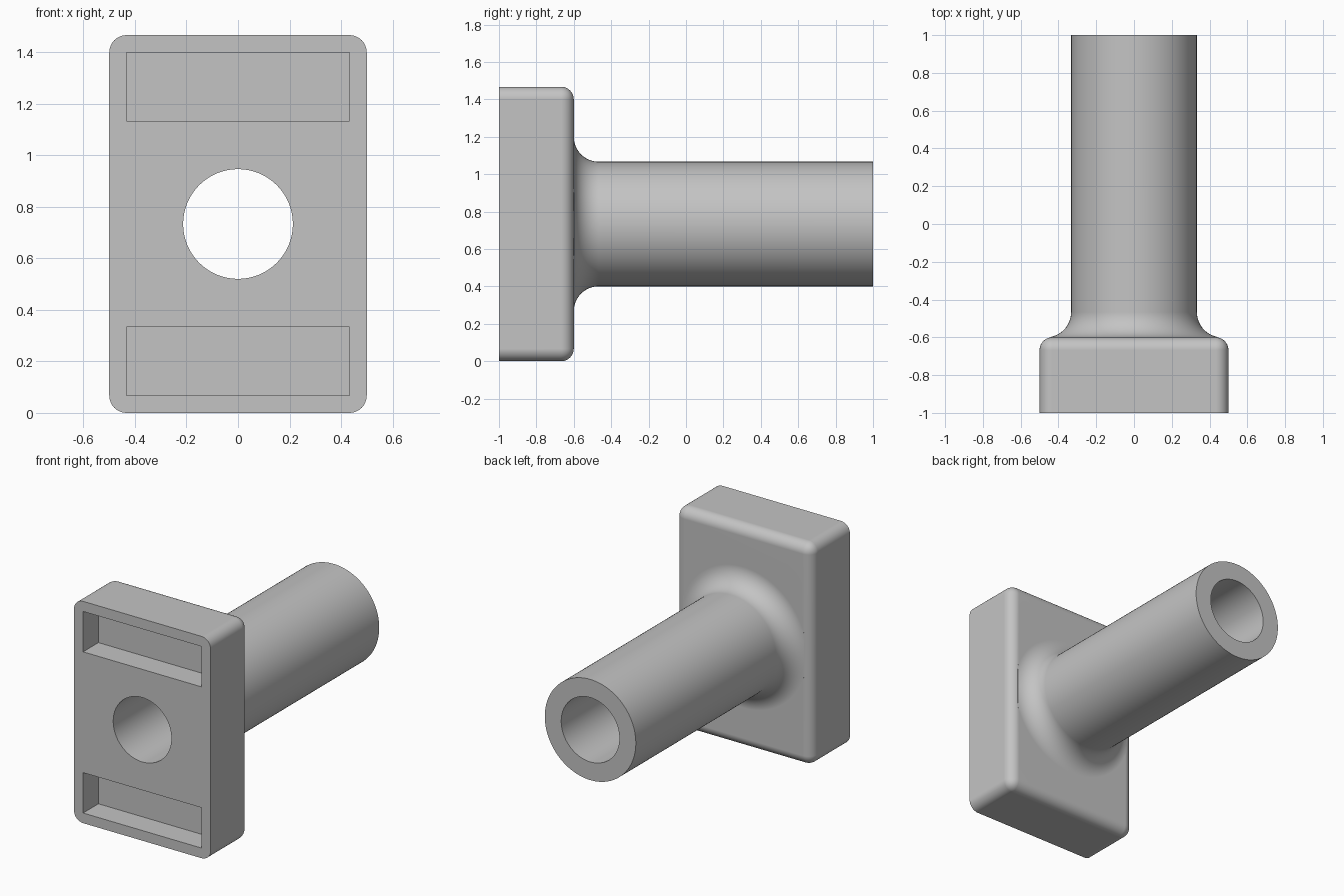
import bpy, bmesh, math
from mathutils import Matrix, Vector

if "Cube" in bpy.data.objects:
    bpy.data.objects.remove(bpy.data.objects["Cube"], do_unlink=True)

WIDTH, HEIGHT = 1.0, 1.467
FRONT, PLATE_BACK, TUBE_END = -1.0, -0.6, 1.0
MID = HEIGHT / 2
ROUND, TUBE_R, BORE_R, FILLET = 0.067, 0.333, 0.213, 0.133
SIDES = 96

grey = bpy.data.materials.new("plain grey")
grey.use_nodes = True
colour = (0.55, 0.55, 0.55, 1)
grey.diffuse_color = colour
grey.node_tree.nodes["Principled BSDF"].inputs["Base Color"].default_value = colour


def finish(name, bm):
    bmesh.ops.recalc_face_normals(bm, faces=bm.faces)
    mesh = bpy.data.meshes.new(name)
    bm.to_mesh(mesh)
    bm.free()
    mesh.materials.append(grey)
    obj = bpy.data.objects.new(name, mesh)
    bpy.context.collection.objects.link(obj)
    return obj


def box(low, high):
    low, high = Vector(low), Vector(high)
    bm = bmesh.new()
    place = Matrix.Translation((low + high) / 2) @ Matrix.Diagonal((*(high - low), 1))
    bmesh.ops.create_cube(bm, size=1, matrix=place)
    return bm


def lathe(profile):
    """Turn (radius, y) points about the tube axis and cap both ends."""
    bm = bmesh.new()
    rings = []
    for r, y in profile:
        angles = [math.tau * i / SIDES for i in range(SIDES)]
        rings.append([bm.verts.new((r * math.cos(a), y, MID + r * math.sin(a))) for a in angles])
    for a, b in zip(rings, rings[1:]):
        for i in range(SIDES):
            j = (i + 1) % SIDES
            bm.faces.new((a[i], a[j], b[j], b[i]))
    bm.faces.new(rings[0])
    bm.faces.new(rings[-1])
    return bm


def combine(target, other, operation):
    mod = target.modifiers.new(operation.lower(), "BOOLEAN")
    mod.object, mod.operation, mod.solver = other, operation, "EXACT"
    bpy.context.view_layer.objects.active = target
    bpy.ops.object.modifier_apply(modifier=mod.name)
    bpy.data.objects.remove(other, do_unlink=True)


# Plate: every edge is rounded except the front rim
bm = box((-WIDTH / 2, FRONT, 0), (WIDTH / 2, PLATE_BACK, HEIGHT))
edges = [e for e in bm.edges if any(v.co.y > FRONT + 0.1 for v in e.verts)]
bmesh.ops.bevel(bm, geom=edges, offset=ROUND, segments=8, profile=0.5, affect="EDGES")
body = finish("flanged_tube", bm)

# Tube with a concave fillet at its root, trimmed to the plate's flat back
root = TUBE_R + FILLET
profile = [(root, PLATE_BACK - 0.03)]
for i in range(13):
    a = math.pi / 2 * i / 12
    profile.append((root - FILLET * math.sin(a), PLATE_BACK + FILLET * (1 - math.cos(a))))
profile.append((TUBE_R, TUBE_END))
bm = lathe(profile)
for v in bm.verts:
    v.co.x = max(-0.443, min(0.443, v.co.x))
combine(body, finish("tube", bm), "UNION")

# Through bore
bore = finish("bore_cutter", lathe([(BORE_R, FRONT - 0.1), (BORE_R, TUBE_END + 0.1)]))
combine(body, bore, "DIFFERENCE")

# Two shallow pockets in the front face
for bottom in (0.067, 1.133):
    pocket = box((-0.433, FRONT - 0.1, bottom), (0.433, FRONT + 0.16, bottom + 0.267))
    combine(body, finish("pocket_cutter", pocket), "DIFFERENCE")

# Smooth rounds with crisp edges and flat faces
for obj in bpy.context.selected_objects:
    obj.select_set(False)
body.select_set(True)
bpy.context.view_layer.objects.active = body
bpy.ops.object.shade_smooth_by_angle(angle=math.radians(30))
weighted = body.modifiers.new("even_normals", "WEIGHTED_NORMAL")
weighted.keep_sharp = True
